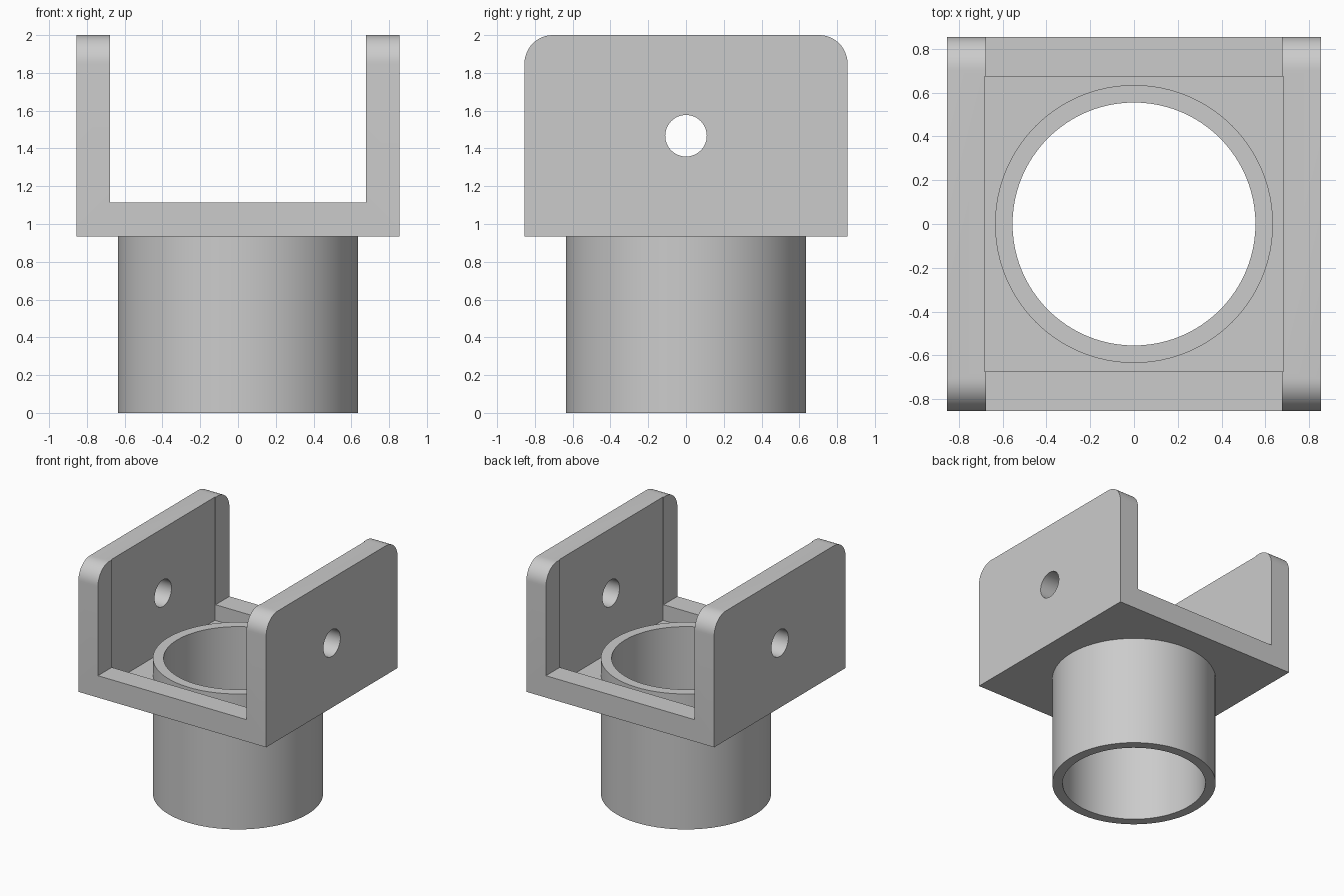
import bpy
import bmesh
from math import cos, sin, radians, pi
from mathutils import Matrix

HALF = 0.855                    # half width of the square bracket
BASE, RIM, TOP = 0.935, 1.115, 2.0
CORNER = 0.15                   # rounding of the upright corners

if "Cube" in bpy.data.objects:
    bpy.data.objects.remove(bpy.data.objects["Cube"])

grey = bpy.data.materials.new("plain grey")
grey.use_nodes = True
grey.diffuse_color = (0.6, 0.6, 0.6, 1)
grey.node_tree.nodes["Principled BSDF"].inputs["Base Color"].default_value = grey.diffuse_color


def make(name, bm):
    bmesh.ops.recalc_face_normals(bm, faces=bm.faces)
    mesh = bpy.data.meshes.new(name)
    bm.to_mesh(mesh)
    bm.free()
    mesh.materials.append(grey)
    obj = bpy.data.objects.new(name, mesh)
    bpy.context.collection.objects.link(obj)
    return obj


def box(name, half_x, half_y, z0, z1):
    bm = bmesh.new()
    bmesh.ops.create_cube(bm, size=2)
    for v in bm.verts:
        v.co.x *= half_x
        v.co.y *= half_y
        v.co.z = z0 if v.co.z < 0 else z1
    return make(name, bm)


def cylinder(name, radius, length, matrix, sides=96):
    bm = bmesh.new()
    bmesh.ops.create_cone(bm, cap_ends=True, segments=sides, radius1=radius,
                          radius2=radius, depth=length, matrix=matrix)
    return make(name, bm)


def combine(target, tool, operation):
    mod = target.modifiers.new(operation, 'BOOLEAN')
    mod.operation = operation
    mod.solver = 'EXACT'
    mod.object = tool
    bpy.context.view_layer.objects.active = target
    bpy.ops.object.modifier_apply(modifier=mod.name)
    bpy.data.objects.remove(tool)


# Bracket block: side profile with rounded top corners, extruded across x
profile = [(-HALF, BASE), (HALF, BASE)]
for side in (1, -1):
    arc = []
    for i in range(13):
        a = i / 12 * pi / 2
        arc.append((side * (HALF - CORNER + CORNER * cos(a)),
                    TOP - CORNER + CORNER * sin(a)))
    profile += arc if side > 0 else arc[::-1]
bm = bmesh.new()
face = bm.faces.new([bm.verts.new((-HALF, y, z)) for y, z in profile])
swept = bmesh.ops.extrude_face_region(bm, geom=[face])["geom"]
bmesh.ops.translate(bm, vec=(2 * HALF, 0, 0),
                    verts=[v for v in swept if isinstance(v, bmesh.types.BMVert)])
bracket = make("socket_bracket", bm)

# Open channel between the uprights, then the square recess in the floor
combine(bracket, box("channel_cutter", 0.677, 1.2, RIM, 2.4), 'DIFFERENCE')
combine(bracket, box("recess_cutter", 0.683, 0.675, 0.985, 2.4), 'DIFFERENCE')

# Pin hole through both uprights
combine(bracket, cylinder("pin_hole_cutter", 0.11, 3,
        Matrix.Translation((0, 0, 1.467)) @ Matrix.Rotation(pi / 2, 4, 'Y'), 48), 'DIFFERENCE')

# Tube standing up through the floor, bored right through
combine(bracket, cylinder("tube", 0.635, RIM, Matrix.Translation((0, 0, RIM / 2))), 'UNION')
combine(bracket, cylinder("bore_cutter", 0.555, 4, Matrix.Identity(4)), 'DIFFERENCE')

# Smooth rounds, sharp edges
bpy.ops.object.select_all(action='DESELECT')
bracket.select_set(True)
bpy.context.view_layer.objects.active = bracket
bpy.ops.object.shade_smooth_by_angle(angle=radians(30))
